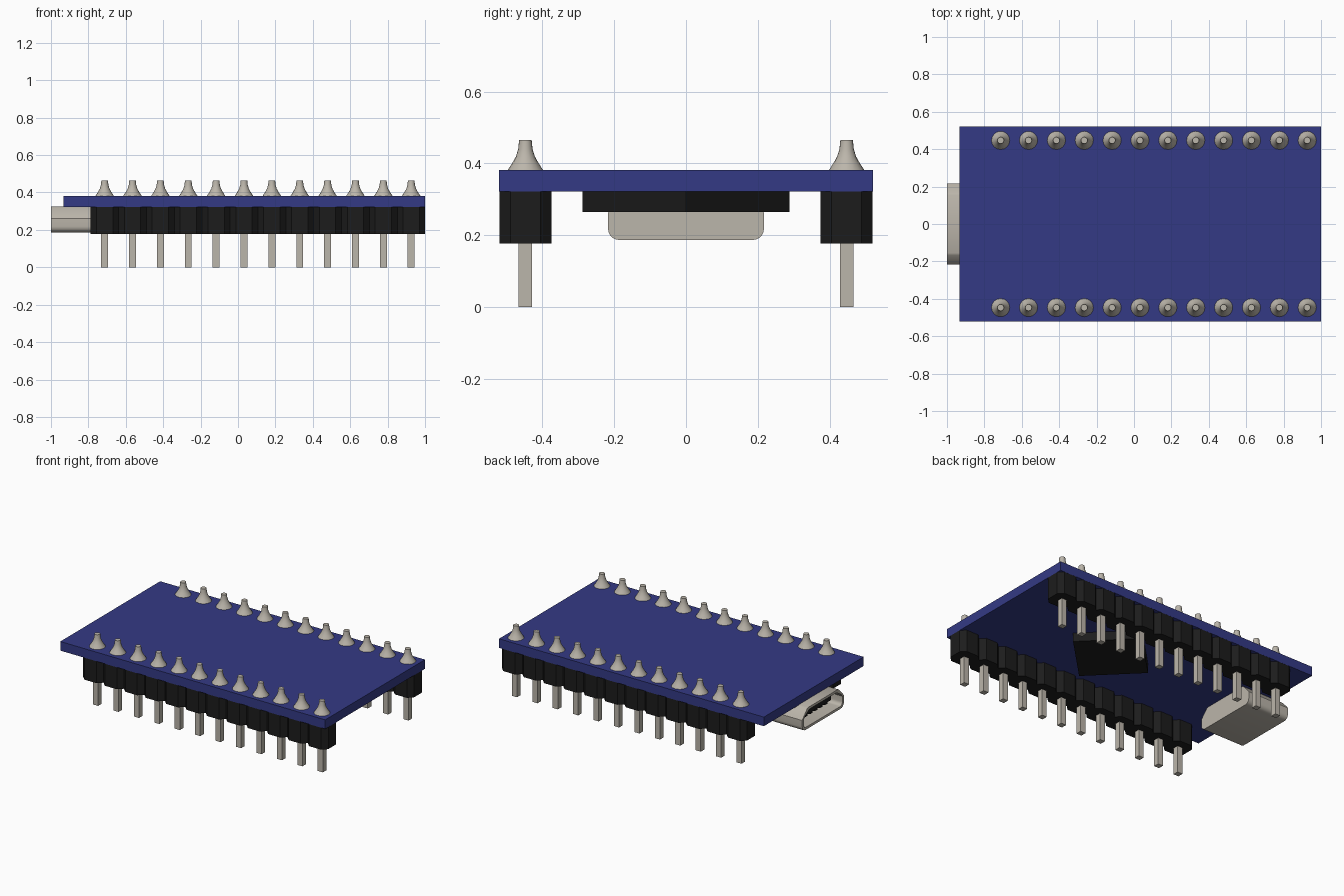
import bpy, bmesh, math

cube = bpy.data.objects.get("Cube")
if cube:
    bpy.data.objects.remove(cube, do_unlink=True)


def material(name, rgb):
    m = bpy.data.materials.new(name)
    m.use_nodes = True
    m.diffuse_color = (*rgb, 1)
    bsdf = m.node_tree.nodes["Principled BSDF"]
    bsdf.inputs["Base Color"].default_value = (*rgb, 1)
    bsdf.inputs["Roughness"].default_value = 0.6
    return m


BLUE = material("board blue", (0.034, 0.042, 0.235))
BLACK = material("plastic black", (0.012, 0.012, 0.012))
METAL = material("tin metal", (0.50, 0.465, 0.405))


def finish(name, bm, mat, smooth=None):
    bmesh.ops.recalc_face_normals(bm, faces=bm.faces)
    me = bpy.data.meshes.new(name)
    bm.to_mesh(me)
    bm.free()
    me.materials.append(mat)
    ob = bpy.data.objects.new(name, me)
    bpy.context.collection.objects.link(ob)
    if smooth:
        bpy.ops.object.select_all(action="DESELECT")
        ob.select_set(True)
        bpy.context.view_layer.objects.active = ob
        bpy.ops.object.shade_smooth_by_angle(angle=math.radians(smooth))
    return ob


def add_prism(bm, pts, z0, z1):
    """Extrude an xy outline from z0 to z1."""
    low = [bm.verts.new((x, y, z0)) for x, y in pts]
    top = [bm.verts.new((x, y, z1)) for x, y in pts]
    n = len(pts)
    bm.faces.new(low[::-1])
    bm.faces.new(top)
    for i in range(n):
        j = (i + 1) % n
        bm.faces.new((low[i], low[j], top[j], top[i]))


def rect(x0, x1, y0, y1):
    return [(x0, y0), (x1, y0), (x1, y1), (x0, y1)]


def prism(name, pts, z0, z1, mat):
    bm = bmesh.new()
    add_prism(bm, pts, z0, z1)
    return finish(name, bm, mat)


BOARD_LOW, BOARD_TOP = 0.322, 0.382
PITCH, COUNT, FIRST, ROW_Y = 0.149, 12, -0.713, 0.447
pin_x = [FIRST + PITCH * i for i in range(COUNT)]

# Circuit board
prism("circuit_board", rect(-0.932, 1.0, -0.52, 0.52), BOARD_LOW, BOARD_TOP, BLUE)

# Chip turned by 45 degrees on the underside
cx, r = 0.18, 0.288
prism("chip", [(cx + r, 0), (cx, r), (cx - r, 0), (cx, -r)], 0.265, BOARD_LOW, BLACK)


# Pin headers: notched plastic strip, square pins and flared solder joints
def header(side, y):
    half, depth, cut = PITCH / 2, 0.0725, 0.031
    front, back = [], []
    for x in pin_x:
        front += [(x - half, y - depth + cut), (x - half + cut, y - depth),
                  (x + half - cut, y - depth)]
    front.append((pin_x[-1] + half, y - depth + cut))
    back = [(x, 2 * y - v) for x, v in reversed(front)]
    prism(side + "_header_strip", front + back, 0.177, BOARD_LOW, BLACK)

    bm = bmesh.new()
    for x in pin_x:
        add_prism(bm, rect(x - 0.0185, x + 0.0185, y - 0.0185, y + 0.0185), 0, 0.18)
    finish(side + "_pins", bm, METAL)

    bm = bmesh.new()
    profile = [(0.049, BOARD_TOP), (0.036, 0.402), (0.026, 0.42),
               (0.020, 0.44), (0.0175, 0.465)]
    seg = 16
    for x in pin_x:
        rings = [[bm.verts.new((x + rad * math.cos(2 * math.pi * k / seg),
                                y + rad * math.sin(2 * math.pi * k / seg), z))
                  for k in range(seg)] for rad, z in profile]
        for a, b in zip(rings, rings[1:]):
            for k in range(seg):
                m = (k + 1) % seg
                bm.faces.new((a[k], a[m], b[m], b[k]))
        bm.faces.new(rings[0][::-1])
        bm.faces.new(rings[-1])
    finish(side + "_solder_joints", bm, METAL, 40)


header("front", -ROW_Y)
header("back", ROW_Y)


# Socket shell: wide rounded bottom, sloped shoulders towards the board
def socket_outline(inset):
    w, low, top, rad = 0.217 - inset, 0.187 + inset, 0.325 - inset, 0.032 - inset / 2
    half = []
    for i in range(6):
        a = math.radians(-90 + 18 * i)
        half.append((w - rad + rad * math.cos(a), low + rad + rad * math.sin(a)))
    half += [(w, 0.262), (w - 0.012, 0.278), (0.167 - inset, top - 0.006),
             (0.155 - inset, top)]
    return half + [(-y, z) for y, z in reversed(half)]


bm = bmesh.new()
loops = [[bm.verts.new((x, y, z)) for y, z in socket_outline(inset)]
         for x, inset in ((-0.70, 0), (-1.0, 0), (-1.0, 0.016), (-0.74, 0.016))]
for a, b in zip(loops, loops[1:]):
    for i in range(len(a)):
        j = (i + 1) % len(a)
        bm.faces.new((a[i], a[j], b[j], b[i]))
bm.faces.new(loops[0])
bm.faces.new(loops[-1])
finish("socket_shell", bm, METAL, 30)

# Socket tongue with contact ribs
bm = bmesh.new()
add_prism(bm, rect(-0.96, -0.735, -0.14, 0.14), 0.25, 0.28)
for i in range(-2, 3):
    add_prism(bm, rect(-0.95, -0.735, i * 0.052 - 0.014, i * 0.052 + 0.014), 0.232, 0.252)
finish("socket_tongue", bm, BLACK)
